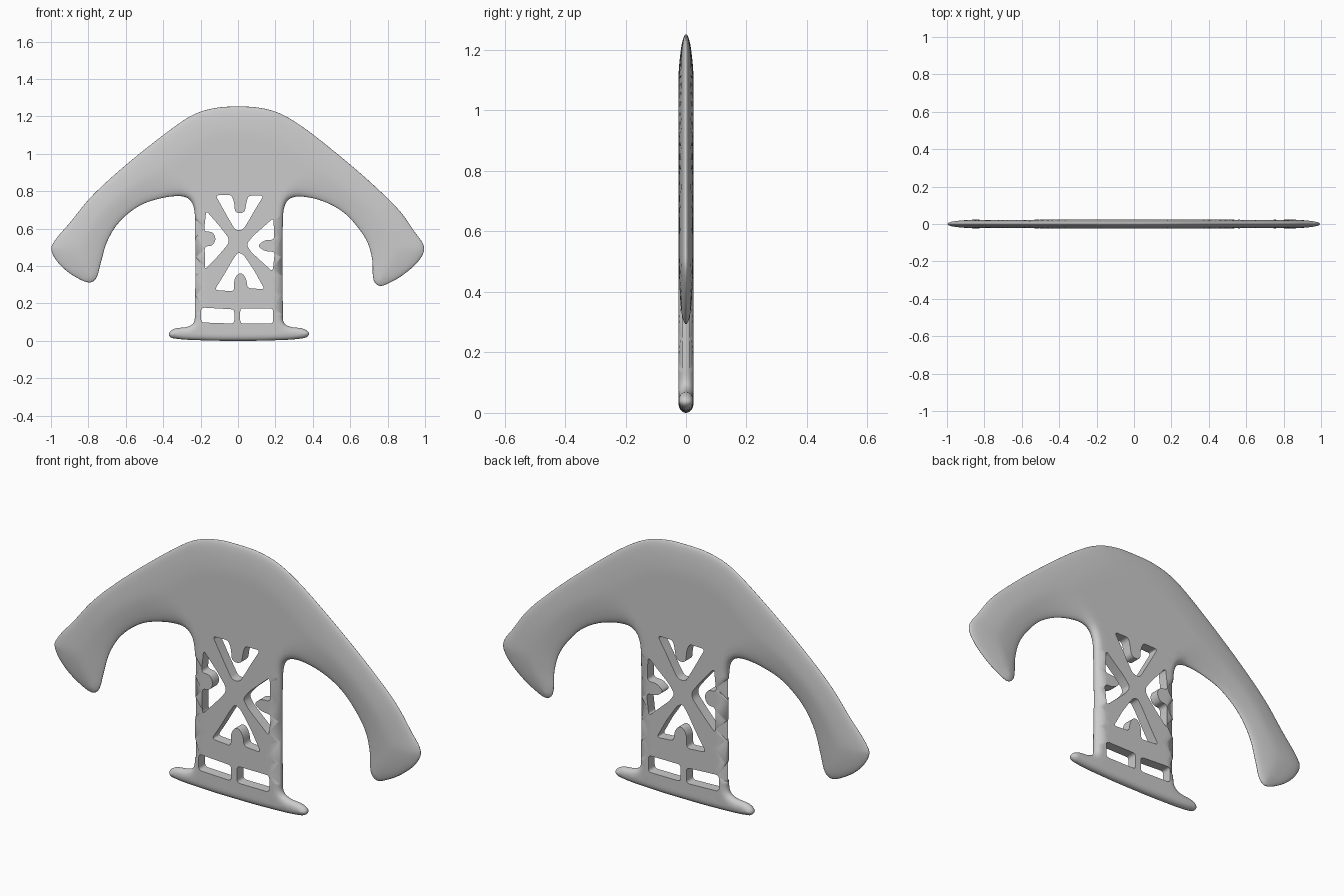
import bpy, bmesh, math
from mathutils import Vector
from mathutils.geometry import interpolate_bezier, delaunay_2d_cdt

if "Cube" in bpy.data.objects:
    bpy.data.objects.remove(bpy.data.objects["Cube"])

HALF = 0.025  # half thickness of the plate

# Silhouette (x, z), clockwise from the top: right wing, stem, foot, left wing
OUTLINE = [
    (0, 1.252), (.10, 1.248), (.20, 1.225), (.29, 1.18), (.41, 1.096), (.607, .936),
    (.746, .813), (.864, .695), (.944, .583), (.995, .50), (.97, .433), (.89, .358),
    (.81, .31), (.757, .294), (.725, .325), (.718, .43), (.693, .524), (.634, .615),
    (.56, .69), (.463, .743), (.356, .77), (.29, .766), (.254, .733), (.24, .652),
    (.24, .144), (.246, .096), (.281, .075), (.35, .064), (.38, .037), (.35, .014),
    (.17, .002), (0, 0), (-.17, .002), (-.35, .014), (-.37, .037), (-.34, .064),
    (-.27, .075), (-.238, .096), (-.23, .144), (-.23, .652), (-.24, .725), (-.268, .762),
    (-.32, .774), (-.42, .76), (-.527, .722), (-.634, .636), (-.70, .53), (-.735, .412),
    (-.757, .337), (-.79, .312), (-.848, .33), (-.93, .385), (-.987, .455), (-.995, .51),
    (-.89, .642), (-.794, .76), (-.66, .888), (-.473, 1.043), (-.286, 1.182),
    (-.20, 1.225), (-.10, 1.248)]

# Through holes in the stem: four notched triangles and two slots
HOLES = [
    [(-.12, .778), (-.035, .78), (-.02, .74), (-.017, .69), (.01, .68), (.037, .69),
     (.045, .74), (.055, .776), (.137, .776), (.09, .70), (.05, .63), (.025, .592),
     (-.015, .592), (-.06, .67)],
    [(.19, .657), (.193, .54), (.14, .538), (.105, .508), (.14, .48), (.197, .475),
     (.185, .37), (.13, .42), (.07, .475), (.045, .515), (.08, .56)],
    [(-.17, .695), (-.182, .585), (-.135, .582), (-.117, .545), (-.135, .508),
     (-.178, .505), (-.177, .38), (-.11, .45), (-.05, .52), (-.05, .55), (-.1, .615)],
    [(-.125, .272), (-.022, .264), (-.02, .33), (0, .36), (.025, .36), (.045, .33),
     (.05, .282), (.142, .275), (.09, .37), (.03, .46), (0, .474), (-.03, .43),
     (-.07, .36)],
    [(-.197, .178), (-.02, .168), (-.02, .092), (-.197, .098)],
    [(.012, .174), (.188, .174), (.188, .092), (.012, .092)]]


def smooth_loop(pts, res=6):
    p = [Vector((x, z, 0)) for x, z in pts]
    n, out = len(p), []
    tan = [(p[(i + 1) % n] - p[i - 1]).normalized() for i in range(n)]
    for i in range(n):
        j = (i + 1) % n
        h = (p[j] - p[i]).length / 3
        seg = interpolate_bezier(p[i], p[i] + tan[i] * h, p[j] - tan[j] * h, p[j], res)
        out += [Vector(v[:2]) for v in seg[:-1]]
    return out


def round_corners(pts, r=0.018, steps=4):
    p = [Vector(q) for q in pts]
    n, out = len(p), []
    for i in range(n):
        a, b, c = p[i - 1], p[i], p[(i + 1) % n]
        s = b + (a - b).normalized() * min(r, (a - b).length * .48)
        e = b + (c - b).normalized() * min(r, (c - b).length * .48)
        for k in range(steps + 1):
            t = k / steps
            out.append(s * (1 - t) ** 2 + b * (2 * t * (1 - t)) + e * t * t)
    return out


def inside(x, y, loop):
    hit, a = False, loop[-1]
    for b in loop:
        if (a.y > y) != (b.y > y) and x < (b.x - a.x) * (y - a.y) / (b.y - a.y) + a.x:
            hit = not hit
        a = b
    return hit


def edge_dist(x, y, loop):
    best, a = 9.0, loop[-1]
    for b in loop:
        dx, dy = b.x - a.x, b.y - a.y
        t = ((x - a.x) * dx + (y - a.y) * dy) / (dx * dx + dy * dy)
        t = min(1, max(0, t))
        best = min(best, (a.x + dx * t - x) ** 2 + (a.y + dy * t - y) ** 2)
        a = b
    return math.sqrt(best)


def step(a, b, v):
    t = min(1, max(0, (v - a) / (b - a)))
    return t * t * (3 - 2 * t)


def half_thickness(x, z):
    # Wings taper over a wide rim; stem and foot have a tight round rim
    d = edge_dist(x, z, outline)
    if d < 1e-4:
        return 0.0
    away = math.hypot(x, max(0, z - .65))
    w = .03 + .16 * step(.24, .55, away) * step(.1, .3, z)
    return HALF * math.sqrt(1 - (1 - min(1, d / w)) ** 2)


outline = smooth_loop(OUTLINE)
holes = [round_corners(h) for h in HOLES]

# Constraint loops
pts, edges = [], []
for loop in [outline] + holes:
    s, n = len(pts), len(loop)
    pts += loop
    edges += [(s + i, s + (i + 1) % n) for i in range(n)]

# Inset rings following the rim, then an even interior grid
n = len(outline)
for d in (.001, .004, .01, .02, .034):
    for i in range(n):
        t = (outline[(i + 1) % n] - outline[i - 1]).normalized()
        q = outline[i] + Vector((t.y, -t.x)) * d
        if inside(q.x, q.y, outline) and edge_dist(q.x, q.y, outline) > d * .93:
            pts.append(q)
G = .025
for i in range(-40, 41):
    for k in range(1, 51):
        x, z = (i + .5 * (k % 2)) * G, k * G
        if inside(x, z, outline) and edge_dist(x, z, outline) > .047:
            pts.append(Vector((x, z)))

res = delaunay_2d_cdt(pts, edges, [], 0, 1e-6)
flat, tris = res[0], res[2]

# Front and back skins, joined by walls round the holes and welded at the rim
bm = bmesh.new()
front, back = [], []
for v in flat:
    t = half_thickness(v.x, v.y)
    front.append(bm.verts.new((v.x, -t, v.y)))
    back.append(bm.verts.new((v.x, t, v.y)))
use = {}
for f in tris:
    c = sum((flat[i] for i in f), Vector((0, 0))) / 3
    if not inside(c.x, c.y, outline) or any(inside(c.x, c.y, h) for h in holes):
        continue
    bm.faces.new([front[i] for i in f])
    bm.faces.new([back[i] for i in reversed(f)])
    for a, b in zip(f, list(f[1:]) + [f[0]]):
        use.setdefault((min(a, b), max(a, b)), []).append((a, b))
for e in use.values():
    if len(e) == 1:
        a, b = e[0]
        if (front[a].co - back[a].co).length > 1e-4:
            bm.faces.new((front[b], front[a], back[a], back[b]))
bmesh.ops.delete(bm, geom=[v for v in bm.verts if not v.link_faces], context='VERTS')
bmesh.ops.remove_doubles(bm, verts=bm.verts, dist=1e-5)
bmesh.ops.recalc_face_normals(bm, faces=bm.faces)

mesh = bpy.data.meshes.new("winged_plate")
bm.to_mesh(mesh)
bm.free()
plate = bpy.data.objects.new("winged_plate", mesh)
bpy.context.collection.objects.link(plate)
bpy.context.view_layer.objects.active = plate
plate.select_set(True)
bpy.ops.object.shade_smooth_by_angle(angle=math.radians(62))
